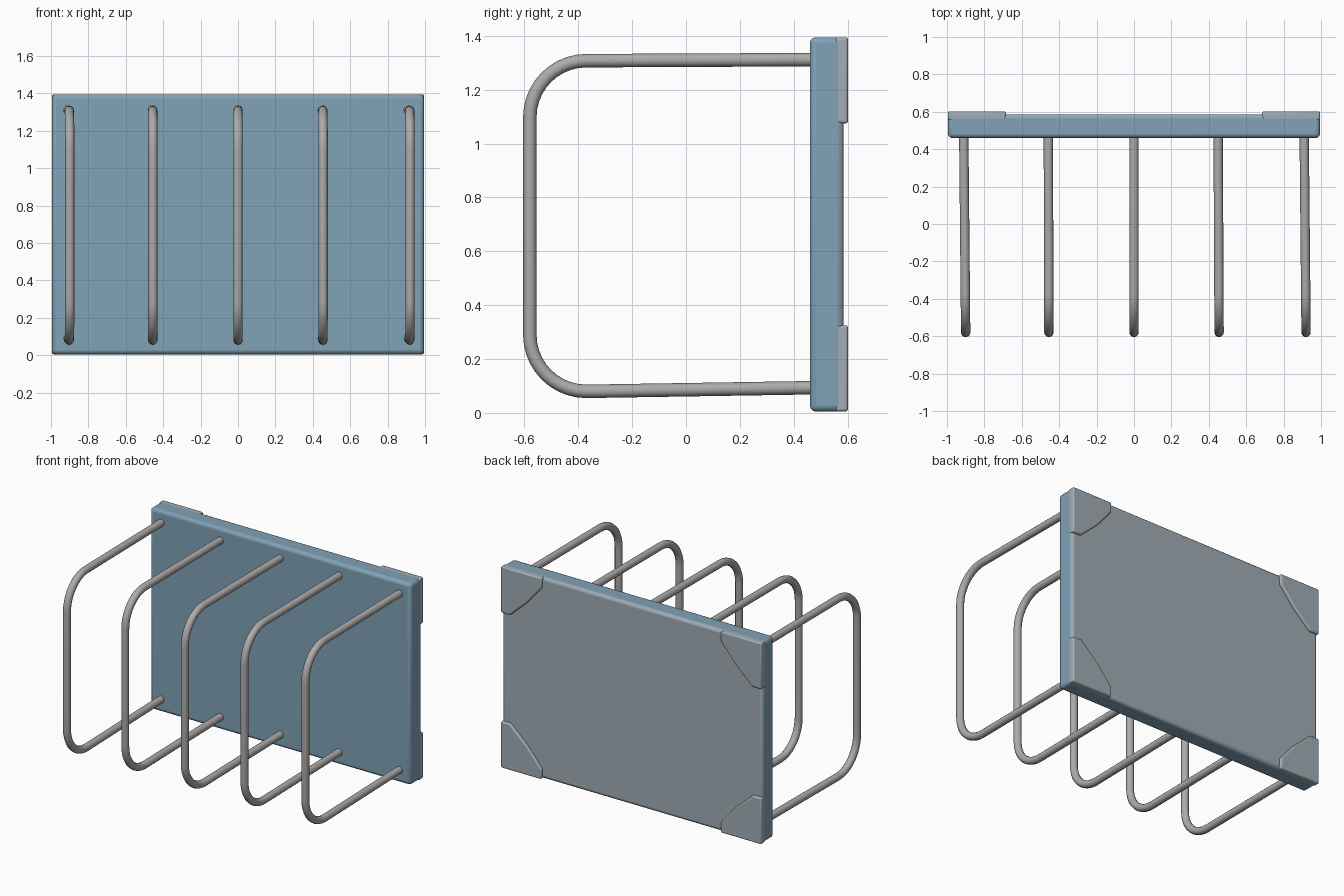
import bpy, bmesh, math
from mathutils import Vector

if "Cube" in bpy.data.objects:
    bpy.data.objects.remove(bpy.data.objects["Cube"])


def material(name, color):
    m = bpy.data.materials.new(name)
    m.diffuse_color = (*color, 1)
    m.use_nodes = True
    m.node_tree.nodes["Principled BSDF"].inputs["Base Color"].default_value = m.diffuse_color
    return m


blue = material("faded_blue_paint", (0.22, 0.36, 0.47))
pale = material("worn_grey_blue", (0.36, 0.42, 0.46))
metal = material("worn_metal", (0.42, 0.41, 0.40))


def finish(obj, bevel=0):
    if bevel:
        mod = obj.modifiers.new("soft_edges", 'BEVEL')
        mod.width = bevel
        mod.segments = 3
    bpy.ops.object.select_all(action='DESELECT')
    obj.select_set(True)
    bpy.context.view_layer.objects.active = obj
    bpy.ops.object.shade_smooth_by_angle(angle=math.radians(40))


def plate(name, outline, y0, y1, mats, bevel):
    """Extrude an (x, z) outline from y0 to y1."""
    bm = bmesh.new()
    face = bm.faces.new([bm.verts.new((x, y0, z)) for x, z in outline])
    new = bmesh.ops.extrude_face_region(bm, geom=[face])["geom"]
    bmesh.ops.translate(bm, vec=(0, y1 - y0, 0),
                        verts=[v for v in new if isinstance(v, bmesh.types.BMVert)])
    bmesh.ops.recalc_face_normals(bm, faces=bm.faces)
    for f in bm.faces:
        if f.normal.y > 0.9:
            f.material_index = len(mats) - 1
    me = bpy.data.meshes.new(name)
    bm.to_mesh(me)
    bm.free()
    for m in mats:
        me.materials.append(m)
    obj = bpy.data.objects.new(name, me)
    bpy.context.collection.objects.link(obj)
    finish(obj, bevel)


def hoop(name, x_back, x_front):
    """Rounded U-shaped rod whose two ends sink into the panel."""
    r, y_front, z_low, z_high = 0.21, -0.58, 0.08, 1.308
    yc = y_front + r
    path = [(0.50, z_high + 0.004)]
    for zc, start in ((z_high - r, 90), (z_low + r, 180)):
        for i in range(11):
            a = math.radians(start + 9 * i)
            path.append((yc + r * math.cos(a), zc + r * math.sin(a)))
    path.append((0.50, z_low + 0.014))
    cu = bpy.data.curves.new(name, 'CURVE')
    cu.dimensions = '3D'
    cu.bevel_depth = 0.025
    cu.bevel_resolution = 4
    cu.use_fill_caps = True
    sp = cu.splines.new('POLY')
    sp.points.add(len(path) - 1)
    for p, (y, z) in zip(sp.points, path):
        t = (0.46 - y) / 1.04
        p.co = (x_back + (x_front - x_back) * t, y, z, 1)
    cu.materials.append(metal)
    obj = bpy.data.objects.new(name, cu)
    bpy.context.collection.objects.link(obj)
    bpy.ops.object.select_all(action='DESELECT')
    obj.select_set(True)
    bpy.context.view_layer.objects.active = obj
    bpy.ops.object.convert(target='MESH')
    finish(bpy.context.object)


# Back panel
W, Z0, Z1 = 0.995, 0.005, 1.395
plate("back_panel", [(-W, Z0), (W, Z0), (W, Z1), (-W, Z1)], 0.46, 0.585,
      [blue, pale], 0.022)

# Thin raised corner pads on the rear face
shape = [(0, 0), (0.31, 0), (0.31, 0.07), (0.2, 0.2), (0.07, 0.32), (0, 0.32)]
for sx, side in ((-1, "left"), (1, "right")):
    for z, sz, level in ((Z0, 1, "lower"), (Z1, -1, "upper")):
        pts = [(sx * (W - u), z + sz * v) for u, v in shape]
        plate(f"corner_pad_{level}_{side}", pts, 0.555, 0.602, [pale], 0.01)

# Row of five wire hoops
for i, (xb, xf) in enumerate([(-0.91, -0.90), (-0.458, -0.455), (0, 0),
                              (0.45, 0.455), (0.91, 0.92)]):
    hoop(f"wire_hoop_{i + 1}", xb, xf)
